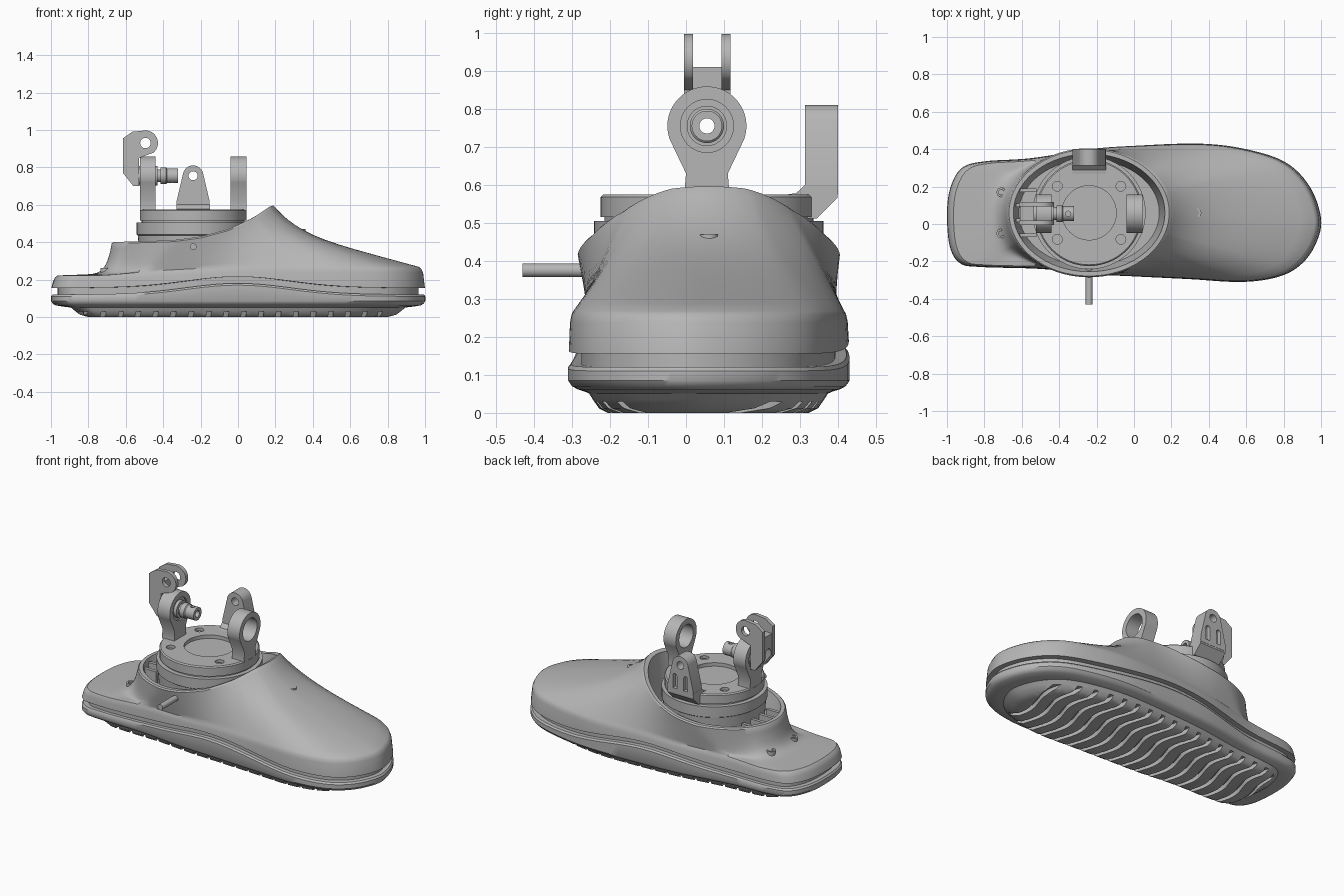
import bpy, bmesh
from math import sin, cos, pi, atan2, exp
from mathutils import Vector

if "Cube" in bpy.data.objects:
    bpy.data.objects.remove(bpy.data.objects["Cube"])

grey = bpy.data.materials.new("machined grey")
grey.use_nodes = True
COLOUR = (0.47, 0.47, 0.47, 1)
grey.diffuse_color = COLOUR
grey.node_tree.nodes["Principled BSDF"].inputs["Base Color"].default_value = COLOUR

AX, AY = -0.24, 0.06          # ankle axis
MID = 0.055                   # sole centre line


def loft(name, rings, closed=False):
    """Skin a list of equal-length rings, capping the ends or joining them."""
    bm = bmesh.new()
    rows = [[bm.verts.new(p) for p in ring] for ring in rings]
    pairs = list(zip(rows, rows[1:]))
    if closed:
        pairs.append((rows[-1], rows[0]))
    else:
        bm.faces.new(rows[0])
        bm.faces.new(rows[-1])
    for a, b in pairs:
        for i in range(len(a)):
            j = (i + 1) % len(a)
            bm.faces.new((a[i], a[j], b[j], b[i]))
    bmesh.ops.recalc_face_normals(bm, faces=bm.faces)
    mesh = bpy.data.meshes.new(name)
    bm.to_mesh(mesh)
    bm.free()
    mesh.materials.append(grey)
    ob = bpy.data.objects.new(name, mesh)
    bpy.context.collection.objects.link(ob)
    return ob


def place(axis, u, v, w):
    return {"x": (w, u, v), "y": (u, w, v), "z": (u, v, w)}[axis]


def prism(name, profile, axis, lo, hi):
    return loft(name, [[place(axis, u, v, w) for u, v in profile] for w in (lo, hi)])


def arc(u, v, r, start=0, end=2 * pi, n=32):
    full = end - start >= 2 * pi
    return [(u + r * cos(a), v + r * sin(a))
            for a in (start + (end - start) * i / (n if full else n - 1) for i in range(n))]


def rod(name, axis, u, v, r, lo, hi):
    return prism(name, arc(u, v, r), axis, lo, hi)


def box(name, x0, x1, y0, y1, z0, z1):
    return prism(name, [(x0, y0), (x1, y0), (x1, y1), (x0, y1)], "z", z0, z1)


def lathe(name, axis, u, v, steps, closed=False):
    return loft(name, [[place(axis, a, b, w) for a, b in arc(u, v, r, n=64)]
                       for r, w in steps], closed)


def select(ob):
    bpy.ops.object.select_all(action="DESELECT")
    ob.select_set(True)
    bpy.context.view_layer.objects.active = ob


def cut(ob, *cutters):
    for c in cutters:
        mod = ob.modifiers.new("cut", "BOOLEAN")
        mod.operation, mod.solver, mod.object = "DIFFERENCE", "EXACT", c
        select(ob)
        bpy.ops.object.modifier_apply(modifier=mod.name)
        bpy.data.objects.remove(c)


def interp(x, pts):
    if x <= pts[0][0]:
        return pts[0][1]
    for (a, p), (b, q) in zip(pts, pts[1:]):
        if x <= b:
            return p + (q - p) * (x - a) / (b - a)
    return pts[-1][1]


# Foot outline: smooth closed curve through a few points
knots = [Vector(p) for p in (
    (1, .03), (.94, .2), (.81, .33), (.6, .4), (.35, .43), (0, .418), (-.24, .4),
    (-.55, .352), (-.8, .335), (-.92, .3), (-.98, .2), (-1, .06), (-.985, -.12),
    (-.93, -.21), (-.82, -.23), (-.5, -.24), (-.24, -.268), (0, -.28), (.3, -.295),
    (.58, -.31), (.78, -.28), (.9, -.21), (.975, -.1))]
outline = []
for i in range(len(knots)):
    p0, p1, p2, p3 = (knots[(i + k - 1) % len(knots)] for k in range(4))
    for t in (k / 6 for k in range(6)):
        outline.append(0.5 * (2 * p1 + (p2 - p0) * t + (2 * p0 - 5 * p1 + 4 * p2 - p3) * t * t
                              + (3 * p1 - p0 - 3 * p2 + p3) * t ** 3))


def arch(x):
    return 0.06 * exp(-(x / 0.4) ** 2)


def ring(inset, z, side=0.36, arched=False):
    """Outline shrunk towards the centre line; z may be a function of x."""
    out = []
    for p in outline:
        h = z(p.x) if callable(z) else z
        out.append((p.x * (1 - inset), MID + (p.y - MID) * (1 - inset / side),
                    h + (arch(p.x) if arched else 0)))
    return out


# Sole
loft("sole", [ring(.11, .05, .7), ring(.06, .056, .5), ring(.025, .062), ring(.01, .07),
              ring(0, .085), ring(0, .11, arched=True), ring(.008, .12, arched=True),
              ring(.05, .12, arched=True), ring(.05, .11)])

# Tread with wavy grooves
tread = loft("tread", [ring(.1, .056, .7), ring(.125, .035, .7), ring(.155, .012, .7),
                       ring(.2, 0, .7)])
for i in range(18):
    x = -.82 + i * .0925
    path = [(x + .022 * sin(k * pi / 6), MID - .4 + k * .8 / 24) for k in range(25)]
    strip = [(a - .013, b) for a, b in path] + [(a + .013, b) for a, b in reversed(path)]
    cut(tread, prism("groove", strip, "z", -.02, .03))

# Shoe shell: outline wall, instep surface, collar rim, inner well
rim_height = [(-.68, .4), (-.35, .41), (-.2, .43), (-.05, .47), (.08, .53), (.17, .59), (.2, .6)]
slope_mix = [(-1, .06), (-.75, .06), (-.3, 1), (.85, 1), (1, .65)]


def edge(x):
    return interp(x, [(-.75, .222), (-.4, .25), (0, .27), (1, .268)])


def collar(rx, ry, z=None):
    out = []
    for p in outline:
        a = atan2((p.y - AY) / .8, p.x - AX)
        x = AX + rx * cos(a)
        out.append((x, AY + ry * sin(a), interp(x, rim_height) if z is None else z))
    return out


def instep(t):
    out = []
    for e, c in zip(ring(.035, edge, .9), collar(.435, .345)):
        d = Vector((e[0] - AX, e[1] - AY)).normalized().x
        mix = interp(d, slope_mix)
        s = mix * t + (1 - mix) * t ** (10 if d < 0 else 6)
        out.append((e[0] + (c[0] - e[0]) * t, e[1] + (c[1] - e[1]) * t,
                    e[2] + (c[2] - .008 - e[2]) * s))
    return out


rows = [ring(.035, .1), ring(.035, .155, arched=True), ring(.002, .155, arched=True),
        ring(.012, lambda x: edge(x) - .03, .9), ring(.022, lambda x: edge(x) - .01, .9)]
rows += [instep(t) for t in (0, .1, .2, .32, .44, .55, .65, .73, .8, .86, .9, .93, .96, .98, 1)]
rows += [collar(.428, .338), collar(.405, .315), collar(.375, .285, .3)]
loft("shoe_shell", rows)

# Hollow screws set into the shell
for x, y, z in ((.335, AY, .47), (-.71, -.05, .262), (-.71, .17, .262)):
    lathe("shell_screw", "z", x, y,
          [(.025, z - .06), (.025, z), (.014, z), (.014, z - .06)], True)

# Side pin
rod("side_pin", "y", AX, .375, .018, -.43, -.24)

# Ankle turntable with a central recess and four bolt holes
base = lathe("ankle_turntable", "z", AX, AY, [
    (.285, .28), (.295, .435), (.302, .44), (.302, .505), (.275, .505), (.275, .515), (.285, .515),
    (.285, .568), (.278, .575), (.145, .575), (.145, .553)])
for sx in (-1, 1):
    for sy in (-1, 1):
        x, y = AX + sx * .17, AY + sy * .142
        cut(base, rod("counterbore", "z", x, y, .026, .555, .62))
        rod("turntable_bolt", "z", x, y, .015, .54, .563)

# Ribs between heel wall and turntable
for y in (-.06, .02, .1, .18):
    box("heel_rib", -.63, -.52, y - .01, y + .01, .25, .385)

# Two pivot ears on the turntable
ear_profile = arc(AY - .005, .755, .104, -.35, pi + .35, 40) + [
    (0, .63), (-.005, .57), (.115, .57), (.11, .63)]
for name, lo in (("heel_ear", -.525), ("toe_ear", -.04)):
    ear = prism(name, ear_profile, "x", lo, lo + .085)
    cut(ear, rod("bore", "x", AY - .005, .755, .07, lo - .1, lo + .2))

# Bearing and hollow pivot pin in the heel ear
lathe("bearing", "x", AY - .005, .755,
      [(.05, -.515), (.071, -.515), (.071, -.45), (.05, -.45)], True)
pin = lathe("pivot_pin", "x", AY - .005, .755, [
    (.02, -.56), (.053, -.56), (.053, -.43), (.034, -.43), (.034, -.415),
    (.045, -.415), (.045, -.385), (.04, -.38), (.04, -.32), (.02, -.32)], True)
cut(pin, rod("cross_hole", "z", -.352, AY - .005, .014, .6, .9))

# Forked link on the pivot pin, its bridge slotted from below
link_profile = arc(-.495, .93, .067, -.9, 1.75, 20) + [
    (-.565, .99), (-.615, .955), (-.615, .77), (-.56, .7), (-.53, .7), (-.53, .85)]
for name, y in (("link_prong_right", -.005), ("link_prong_left", .093)):
    prong = prism(name, link_profile, "y", y, y + .024)
    cut(prong, rod("prong_bore", "y", -.495, .93, .028, y - .1, y + .1))
bridge = prism("link_bridge", [(-.61, .775), (-.56, .71), (-.535, .71), (-.535, .91),
                               (-.61, .91)], "y", .01, .1)
slot = arc(AY - .005, .8, .026, 0, pi, 16) + [(AY - .031, .65), (AY + .021, .65)]
cut(bridge, prism("slot", slot, "x", -.7, -.5))

# Rear bracket: upright tab with two pockets, on a sloped foot
tab = prism("rear_bracket", arc(AX, .755, .055, .25, pi - .25, 20) + [
    (AX - .088, .62), (AX - .09, .575), (AX + .09, .575), (AX + .088, .62)], "y", .313, .4)
cut(tab, rod("bracket_bore", "y", AX, .755, .024, .2, .5))
for sx in (-1, 1):
    x = AX + sx * .038
    pocket = arc(x, .68, .014, 0, pi, 12) + [(x - .014, .602), (x + .014, .602)]
    cut(tab, prism("pocket", pocket, "y", .375, .45))
prism("rear_bracket_foot", [(.26, .574), (.29, .578), (.313, .6), (.4, .6), (.398, .565),
                            (.345, .512), (.26, .512)], "x", AX - .09, AX + .09)

for ob in bpy.context.collection.objects:
    if ob.type == "MESH":
        select(ob)
        bpy.ops.object.shade_smooth_by_angle(angle=.6)
